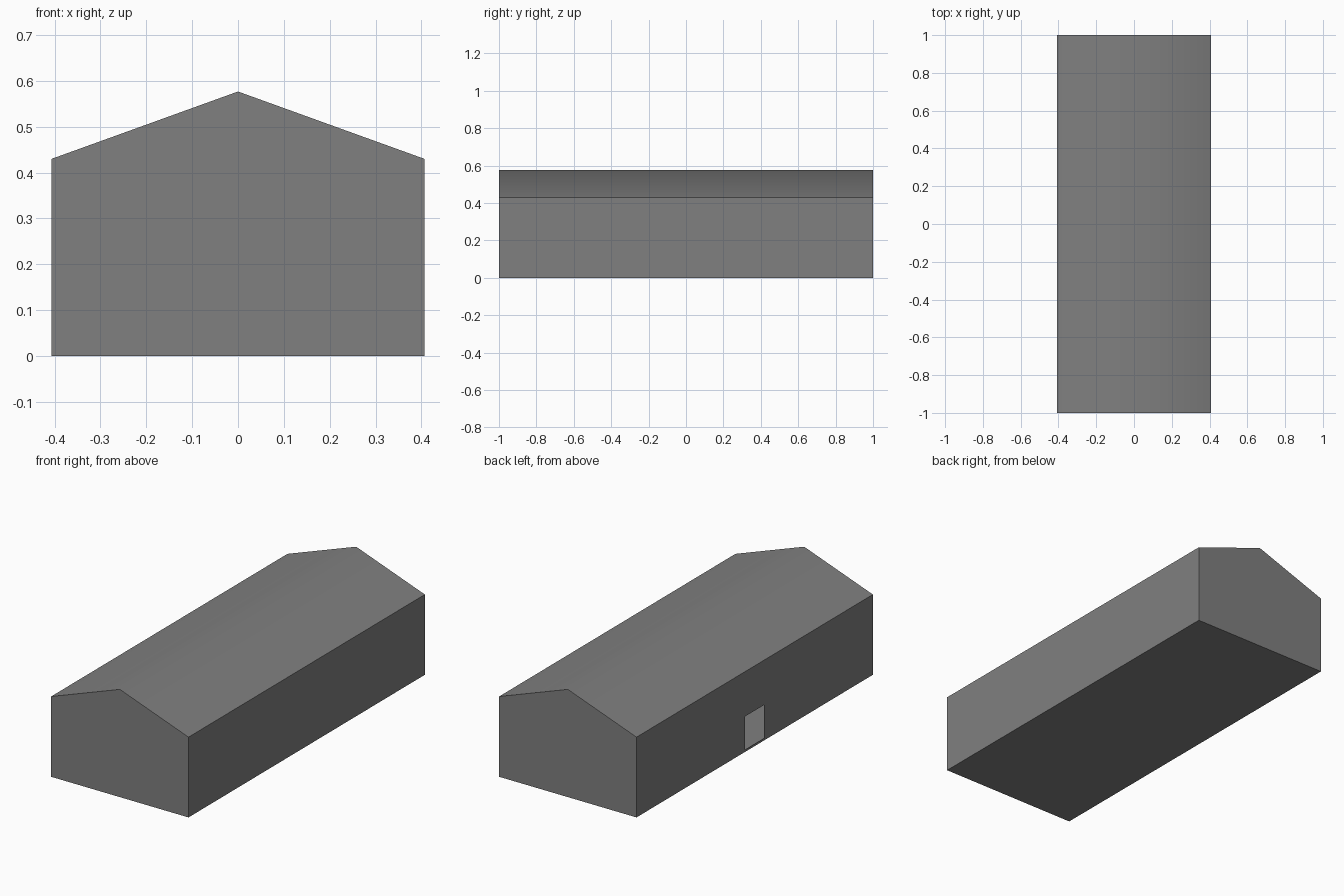
import bpy, bmesh

if "Cube" in bpy.data.objects:
    bpy.data.objects.remove(bpy.data.objects["Cube"])

W, L, EAVE, RIDGE = 0.407, 1.0, 0.43, 0.577
D, DOOR_LOW, DOOR_TOP = 0.08, 0.012, 0.19

grey = bpy.data.materials.new("dark_grey")
grey.diffuse_color = (0.214, 0.214, 0.214, 1)
grey.use_nodes = True
grey.node_tree.nodes["Principled BSDF"].inputs["Base Color"].default_value = grey.diffuse_color


def add_mesh(name, faces, smooth=False):
    """Build one object from polygons, welding shared corners."""
    bm = bmesh.new()
    for pts in faces:
        bm.faces.new([bm.verts.new(p) for p in pts])
    bmesh.ops.remove_doubles(bm, verts=bm.verts, dist=1e-5)
    for f in bm.faces:
        f.smooth = smooth
    me = bpy.data.meshes.new(name)
    bm.to_mesh(me)
    bm.free()
    me.materials.append(grey)
    ob = bpy.data.objects.new(name, me)
    bpy.context.collection.objects.link(ob)
    return ob


def side(x, y0, y1, z0, z1):
    """Rectangle on a long wall, facing away from the ridge line."""
    pts = [(x, y0, z0), (x, y1, z0), (x, y1, z1), (x, y0, z1)]
    return pts if x > 0 else pts[::-1]


def end(y):
    """End wall with its gable."""
    pts = [(-W, y, 0), (W, y, 0), (W, y, EAVE), (0, y, RIDGE), (-W, y, EAVE)]
    return pts if y < 0 else pts[::-1]


# Floor, gabled end walls and the plain long wall
add_mesh("floor", [[(-W, -L, 0), (-W, L, 0), (W, L, 0), (W, -L, 0)]])
add_mesh("walls", [end(-L), end(L), side(W, -L, L, 0, EAVE)])

# Long wall with the open doorway
add_mesh("door_wall", [
    side(-W, -L, -D, 0, EAVE), side(-W, D, L, 0, EAVE),
    side(-W, -D, D, DOOR_TOP, EAVE), side(-W, -D, D, 0, DOOR_LOW)])

# Roof slopes, softly shaded across the ridge
add_mesh("roof", [
    [(W, -L, EAVE), (W, L, EAVE), (0, L, RIDGE), (0, -L, RIDGE)],
    [(-W, L, EAVE), (-W, -L, EAVE), (0, -L, RIDGE), (0, L, RIDGE)]], smooth=True)
